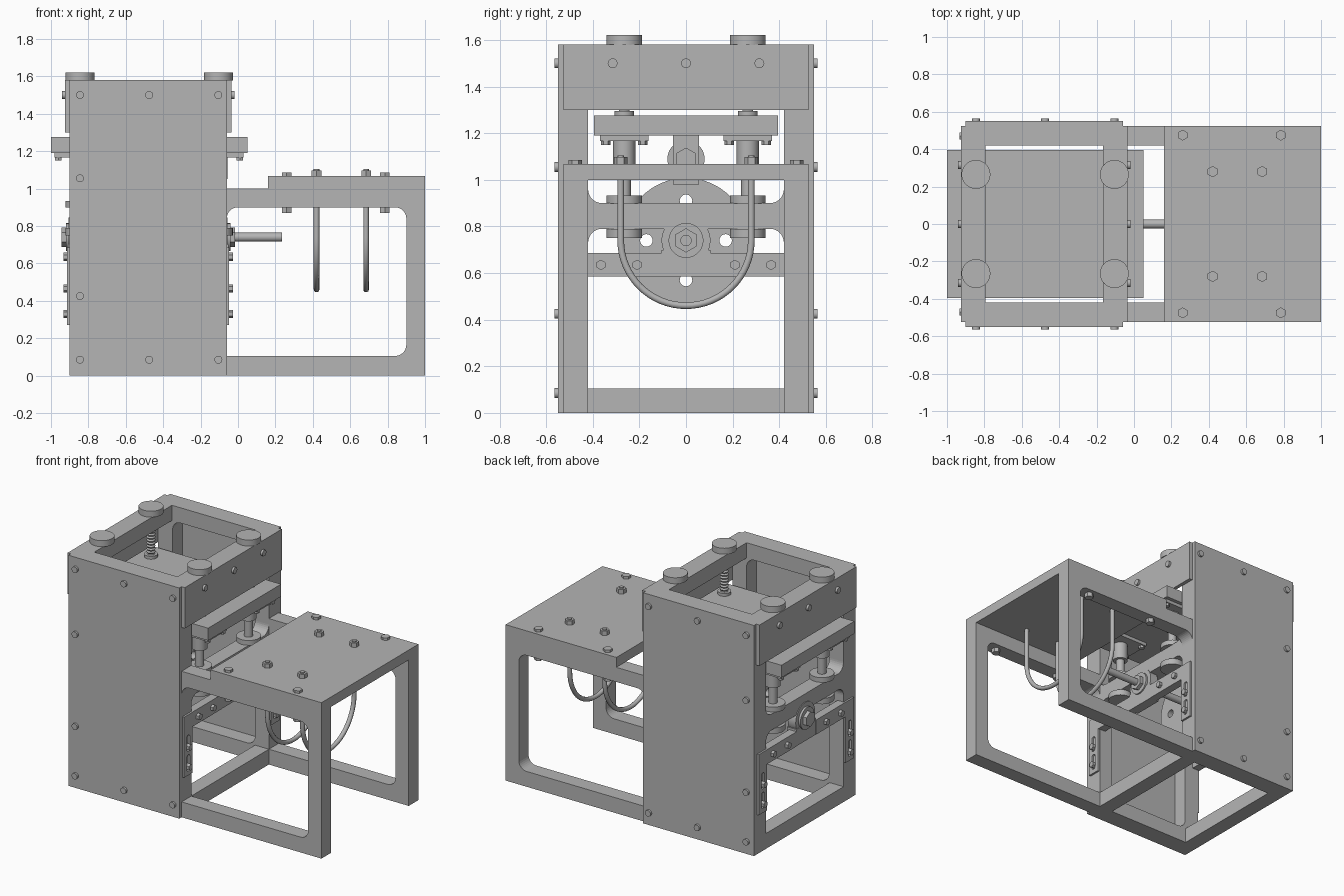
import bpy, bmesh, math
from mathutils import Matrix, Vector

if "Cube" in bpy.data.objects:
    bpy.data.objects.remove(bpy.data.objects["Cube"])

grey = bpy.data.materials.new("plain_grey")
grey.use_nodes = True
COLOR = (0.46, 0.46, 0.46, 1)
grey.diffuse_color = COLOR
grey.node_tree.nodes["Principled BSDF"].inputs["Base Color"].default_value = COLOR

# Local frames: the third local axis points along the named world axis
AXES = {
    "x": Matrix(((0, 0, 1), (1, 0, 0), (0, 1, 0))).to_4x4(),
    "y": Matrix(((1, 0, 0), (0, 0, -1), (0, 1, 0))).to_4x4(),
    "z": Matrix.Identity(4),
}


def add(name, mesh):
    obj = bpy.data.objects.new(name, mesh)
    bpy.context.collection.objects.link(obj)
    mesh.materials.clear()
    mesh.materials.append(grey)
    return obj


def smooth(obj):
    bpy.ops.object.select_all(action="DESELECT")
    obj.select_set(True)
    bpy.context.view_layer.objects.active = obj
    bpy.ops.object.shade_smooth_by_angle(angle=math.radians(35))


def box(name, x0, x1, y0, y1, z0, z1):
    bm = bmesh.new()
    bmesh.ops.create_cube(bm, size=1)
    for v in bm.verts:
        v.co = Vector(((x0 + x1) / 2 + v.co.x * (x1 - x0),
                       (y0 + y1) / 2 + v.co.y * (y1 - y0),
                       (z0 + z1) / 2 + v.co.z * (z1 - z0)))
    mesh = bpy.data.meshes.new(name)
    bm.to_mesh(mesh)
    bm.free()
    return add(name, mesh)


def rod(name, x, y, z, radius, length, axis="z", sides=28):
    """Cylinder centred on a point; six sides give a hex nut."""
    bm = bmesh.new()
    bmesh.ops.create_cone(bm, cap_ends=True, segments=sides, radius1=radius,
                          radius2=radius, depth=length,
                          matrix=Matrix.Translation((x, y, z)) @ AXES[axis])
    mesh = bpy.data.meshes.new(name)
    bm.to_mesh(mesh)
    bm.free()
    obj = add(name, mesh)
    if sides > 6:
        smooth(obj)
    return obj


def rounded(u0, u1, v0, v1, radii):
    """Rectangle with a radius for each corner, from lower left, anticlockwise."""
    pts = []
    corners = ((u0, v0, 1, 1), (u1, v0, -1, 1), (u1, v1, -1, -1), (u0, v1, 1, -1))
    for i, ((u, v, su, sv), r) in enumerate(zip(corners, radii)):
        steps = 8 if r else 0
        for k in range(steps + 1):
            a = math.pi + i * math.pi / 2 + k * math.pi / 2 / max(steps, 1)
            pts.append((u + su * r + r * math.cos(a), v + sv * r + r * math.sin(a)))
    return pts


def circle(u, v, r, n=32):
    return [(u + r * math.cos(k * math.tau / n), v + r * math.sin(k * math.tau / n))
            for k in range(n)]


def panel(name, axis, centre, thickness, loops):
    """Flat plate: the first loop is its outline, the others are holes."""
    cu = bpy.data.curves.new(name, "CURVE")
    cu.dimensions, cu.fill_mode, cu.extrude = "2D", "BOTH", thickness / 2
    for loop in loops:
        sp = cu.splines.new("POLY")
        sp.points.add(len(loop) - 1)
        for p, (u, v) in zip(sp.points, loop):
            p.co = (u, v, 0, 1)
        sp.use_cyclic_u = True
    temp = bpy.data.objects.new(name + "_outline", cu)
    bpy.context.collection.objects.link(temp)
    bpy.context.view_layer.update()
    mesh = bpy.data.meshes.new_from_object(
        temp.evaluated_get(bpy.context.evaluated_depsgraph_get()))
    bpy.data.objects.remove(temp)
    shift = [centre if a == axis else 0 for a in "xyz"]
    mesh.transform(Matrix.Translation(shift) @ AXES[axis])
    for p in mesh.polygons:
        p.use_smooth = False
    return add(name, mesh)


def lead_screw(x, y):
    """Threaded rod turned from a zigzag profile."""
    bm = bmesh.new()
    n = 24
    pts = [(0.028 if i % 2 else 0.021, 1.26 + 0.24 * i / n) for i in range(n + 1)]
    vs = [bm.verts.new((r, 0, z)) for r, z in pts]
    es = [bm.edges.new(pair) for pair in zip(vs, vs[1:])]
    bmesh.ops.spin(bm, geom=vs + es, cent=(0, 0, 0), axis=(0, 0, 1),
                   angle=math.tau, steps=20, use_merge=True)
    bmesh.ops.recalc_face_normals(bm, faces=bm.faces)
    bmesh.ops.translate(bm, verts=bm.verts, vec=(x, y, 0))
    mesh = bpy.data.meshes.new("lead_screw")
    bm.to_mesh(mesh)
    bm.free()
    smooth(add("lead_screw", mesh))


R = 0.06
MID = -0.48          # centre of the tower along x
ENDS = (-1, 1)

# Side frames, cover plates and their bolts
outline = [(-0.9, 0), (1, 0), (1, 1), (-0.06, 1), (-0.06, 1.58), (-0.9, 1.58)]
for s in ENDS:
    panel("side_frame", "y", s * 0.4725, 0.105, [
        outline,
        rounded(-0.06, 0.9, 0.105, 0.9, (0, R, R, R)),
        rounded(-0.79, -0.165, 0.105, 1.475, (R, R, R, R))])
    box("side_cover", -0.9, -0.06, *sorted((s * 0.525, s * 0.55)), 0, 1.58)
    spots = [(x, z) for x in (-0.845, -0.475, -0.105) for z in (0.085, 1.5)]
    for x, z in spots + [(-0.845, 0.425), (-0.845, 1.055)]:
        rod("cover_bolt", x, s * 0.557, z, 0.021, 0.016, "y", 16)

# Tower end frames with two windows, end plates, slotted brackets
for s in ENDS:
    def at(d):
        return MID + s * d
    panel("end_frame", "x", at(0.3675), 0.105, [
        rounded(-0.52, 0.52, 0, 1.58, (0, 0, 0, 0)),
        rounded(-0.42, 0.42, 0.105, 0.79, (0, 0, R, R)),
        rounded(-0.42, 0.42, 0.9, 1.475, (R, R, 0, 0))])
    panel("end_plate", "x", at(0.4325), 0.025,
          [rounded(-0.525, 0.525, 1.3, 1.58, (0, 0, 0, 0))])
    for y in (-0.315, 0, 0.315):
        rod("end_plate_bolt", at(0.452), y, 1.5, 0.021, 0.016, "x", 16)

    # Lower cross bar and bearing block
    box("bearing_bar", *sorted((at(0.375), at(0.42))), -0.42, 0.42, 0.585, 0.685)
    box("bearing_block", *sorted((at(0.36), at(0.43))), -0.105, 0.105, 0.585, 0.7)
    rod("bearing_housing", at(0.395), 0, 0.74, 0.105, 0.06, "x", 40)
    rod("bearing_ring", at(0.415), 0, 0.74, 0.075, 0.05, "x")
    rod("axle_nut", at(0.445), 0, 0.74, 0.052, 0.04, "x", 6)
    for t in ENDS:
        slots = [rounded(t * 0.47 - 0.016, t * 0.47 + 0.016, z, z + 0.11, (0.015,) * 4)
                 for z in (0.3, 0.435)]
        panel("slotted_bracket", "x", at(0.426), 0.014, [
            rounded(t * 0.47 - 0.045, t * 0.47 + 0.045, 0.27, 0.685, (0,) * 4)] + slots)
        box("bracket_arm", *sorted((at(0.418), at(0.432))),
            *sorted((t * 0.105, t * 0.43)), 0.585, 0.685)
        for z in (0.33, 0.465):
            rod("bracket_bolt", at(0.437), t * 0.47, z, 0.022, 0.03, "x", 6)
        for y in (0.21, 0.365):
            rod("bar_bolt", at(0.439), t * y, 0.635, 0.022, 0.026, "x", 6)

# Moving platen with its four guide posts and screws
box("platen", -1, 0.05, -0.395, 0.395, 1.19, 1.275)
for x in (-0.845, -0.105):
    for y in (-0.265, 0.265):
        rod("knob", x, y, 1.6, 0.077, 0.042, "z", 40)
        lead_screw(x, y)
        rod("screw_collar", x, y, 1.285, 0.042, 0.02)
        box("bushing_flange", x - 0.135, x + 0.135, y - 0.105, y + 0.105, 1.167, 1.19)
        for dx in (-0.115, 0.115):
            for dy in (-0.08, 0.08):
                rod("flange_bolt", x + dx, y + dy, 1.16, 0.02, 0.02, "z", 6)
        rod("bushing", x, y, 1.11, 0.048, 0.12)
        rod("guide_post", x, y, 0.95, 0.028, 0.36)
        rod("upper_post_flange", x, y, 0.915, 0.077, 0.035)
        rod("lower_post_flange", x, y, 0.77, 0.077, 0.04)

# Drive wheel, axle and lifting link
holes = [circle(0.17 * math.cos(a), 0.74 + 0.17 * math.sin(a), 0.027, 20)
         for a in (0, math.pi / 2, math.pi, math.pi * 1.5)]
panel("drive_wheel", "x", MID, 0.05, [circle(0, 0.74, 0.268, 64)] + holes)
rod("axle", -0.345, 0, 0.74, 0.024, 1.16, "x")
box("link_block", MID - 0.08, MID + 0.08, -0.055, 0.055, 0.98, 1.19)
rod("link_roller", MID, 0, 1.09, 0.08, 0.12, "x")
rod("link_nut", MID + 0.1, 0, 1.09, 0.048, 0.05, "x", 6)

# Table top with its corner bolts
box("table_top", 0.16, 1, -0.525, 0.525, 1, 1.068)
for x in (0.26, 0.785):
    for y in (-0.475, 0.475):
        rod("table_bolt_head", x, y, 1.076, 0.029, 0.018, "z", 6)
        rod("table_bolt_shank", x, y, 0.97, 0.016, 0.2)
        rod("table_bolt_nut", x, y, 0.885, 0.029, 0.03, "z", 6)

# Hanging U bolts
for x in (0.42, 0.685):
    cu = bpy.data.curves.new("u_bolt", "CURVE")
    cu.dimensions, cu.bevel_depth, cu.bevel_resolution = "3D", 0.015, 3
    cu.use_fill_caps = True
    arc = [math.pi + math.pi * k / 32 for k in range(33)]
    path = [(-0.28, 1.105)] + [(0.28 * math.cos(a), 0.74 + 0.28 * math.sin(a))
                              for a in arc] + [(0.28, 1.105)]
    sp = cu.splines.new("POLY")
    sp.points.add(len(path) - 1)
    for p, (y, z) in zip(sp.points, path):
        p.co = (x, y, z, 1)
    sp.use_smooth = True
    cu.materials.append(grey)
    bpy.context.collection.objects.link(bpy.data.objects.new("u_bolt", cu))
    for y in (-0.28, 0.28):
        rod("u_bolt_nut", x, y, 1.082, 0.03, 0.03, "z", 6)
